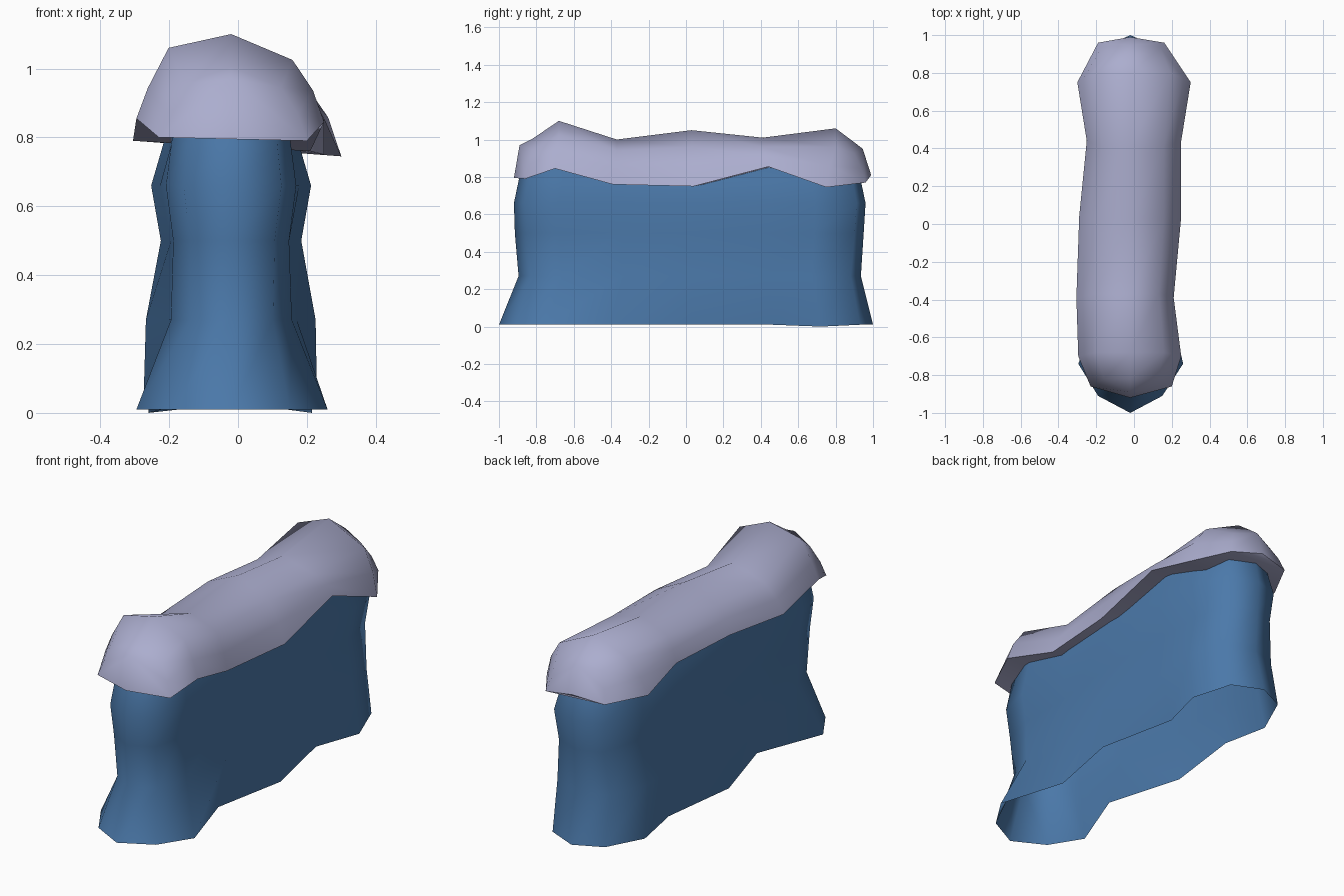
import bpy, bmesh

if "Cube" in bpy.data.objects:
    bpy.data.objects.remove(bpy.data.objects["Cube"])

def material(name, rgb):
    m = bpy.data.materials.new(name)
    m.diffuse_color = (*rgb, 1)
    m.use_nodes = True
    m.node_tree.nodes["Principled BSDF"].inputs["Base Color"].default_value = m.diffuse_color
    return m

def finish(name, bm, mat, angle):
    bmesh.ops.recalc_face_normals(bm, faces=bm.faces)
    me = bpy.data.meshes.new(name)
    bm.to_mesh(me)
    bm.free()
    me.materials.append(mat)
    ob = bpy.data.objects.new(name, me)
    bpy.context.collection.objects.link(ob)
    bpy.ops.object.select_all(action='DESELECT')
    ob.select_set(True)
    bpy.context.view_layer.objects.active = ob
    bpy.ops.object.shade_smooth_by_angle(angle=angle)

def lerp(a, b, t):
    return a + (b - a) * t

blue = material("wall blue", (0.07, 0.19, 0.40))
snow = material("snow lavender", (0.41, 0.42, 0.62))
CX = -0.02

# Wall: open loft of wavy rings, from a pinched foot to a smoother top
ys = [-1.0, -0.91, -0.74, -0.38, 0.03, 0.46, 0.72, 0.93, 1.0]
foot_r = [CX, 0.15, 0.26, 0.15, 0.23, 0.14, 0.215, 0.14, CX]
foot_l = [CX, -0.19, -0.295, -0.155, -0.275, -0.22, -0.26, -0.17, CX]
top_r = [CX, 0.15, 0.20, 0.21, 0.25, 0.24, 0.23, 0.17, CX]
top_l = [CX, -0.18, -0.24, -0.26, -0.29, -0.29, -0.26, -0.18, CX]
# z, blend foot to top, width factor, front reach, back reach, front pinch
rows = [(0.01, 0, 1, 1, 1, 1), (0.27, 0.55, 0.94, 0.895, 0.935, 0.76),
        (0.5, 0.9, 0.76, 0.915, 0.95, 0.98), (0.66, 1, 0.86, 0.92, 0.96, 1),
        (0.78, 1, 0.73, 0.895, 0.935, 1.08), (0.89, 1, 0.68, 0.865, 0.90, 1.08)]
bm = bmesh.new()
prev = None
for z, t, f, fr, bk, pinch in rows:
    def point(j, foot, top):
        w = f * (pinch if j in (1, 2) else 1)
        x = CX + (lerp(foot[j], top[j], t) - CX) * w
        y = ys[j] * (fr if ys[j] < 0 else bk)
        if j == 1:
            y -= 0.02 * t
        if j == 7:
            y += 0.02 * t
        dip = 0.01 if z < 0.1 and j == 6 else 0
        return bm.verts.new((x, y, z - dip))
    ring = [point(j, foot_r, top_r) for j in range(9)]
    ring += [point(j, foot_l, top_l) for j in range(7, 0, -1)]
    if prev:
        for i in range(16):
            k = (i + 1) % 16
            bm.faces.new((prev[i], prev[k], ring[k], ring[i]))
    prev = ring
finish("wall_body", bm, blue, 1.25)

# Snow cap: closed cross-sections lofted along the wall
# y, left x, left z, right x, right z, ridge y, ridge z, left drop, right drop
stations = [(-0.86, -0.23, 0.80, 0.20, 0.79, -0.82, 1.005, 0.05, 0.06),
            (-0.70, -0.295, 0.855, 0.25, 0.845, -0.68, 1.10, 0.04, 0.075),
            (-0.39, -0.305, 0.79, 0.21, 0.76, -0.37, 1.0, 0.06, 0.06),
            (0.04, -0.29, 0.84, 0.25, 0.75, 0.03, 1.05, 0.08, 0.09),
            (0.44, -0.25, 0.83, 0.25, 0.855, 0.41, 1.01, 0.06, 0.05),
            (0.75, -0.30, 0.79, 0.30, 0.745, 0.80, 1.06, 0.07, 0.10),
            (0.96, -0.19, 0.79, 0.16, 0.77, 0.90, 0.985, 0.05, 0.06)]
bm = bmesh.new()
loops = []
for y, lx, lz, rx, rz, ry, top, ldrop, rdrop in stations:
    def half(x, z, drop):
        edge = (x, y, z)
        mid = (CX + (x - CX) * 0.88, lerp(y, ry, 0.4), lerp(z, top, 0.36))
        shoulder = (CX + (x - CX) * 0.66, ry, top - drop)
        return [edge, mid, shoulder]
    pts = half(lx, lz, ldrop) + [(CX, ry, top)] + half(rx, rz, rdrop)[::-1]
    loops.append([bm.verts.new(p) for p in pts])
for a, b in zip(loops, loops[1:]):
    for i in range(7):
        k = (i + 1) % 7
        bm.faces.new((a[i], a[k], b[k], b[i]))
# Rounded cap ends: a lip point and a brow point close each end
for loop, lip, brow in ((loops[0], (CX, -0.92, 0.795), (CX, -0.89, 0.97)),
                        (loops[-1], (CX, 0.99, 0.81), (CX, 0.945, 0.95))):
    v, w = bm.verts.new(lip), bm.verts.new(brow)
    for i in range(1, 5):
        bm.faces.new((loop[i], loop[i + 1], w))
    bm.faces.new((loop[0], loop[1], w, v))
    bm.faces.new((loop[6], loop[5], w, v))
    bm.faces.new((loop[0], loop[6], v))
finish("snow_cap", bm, snow, 1.05)
